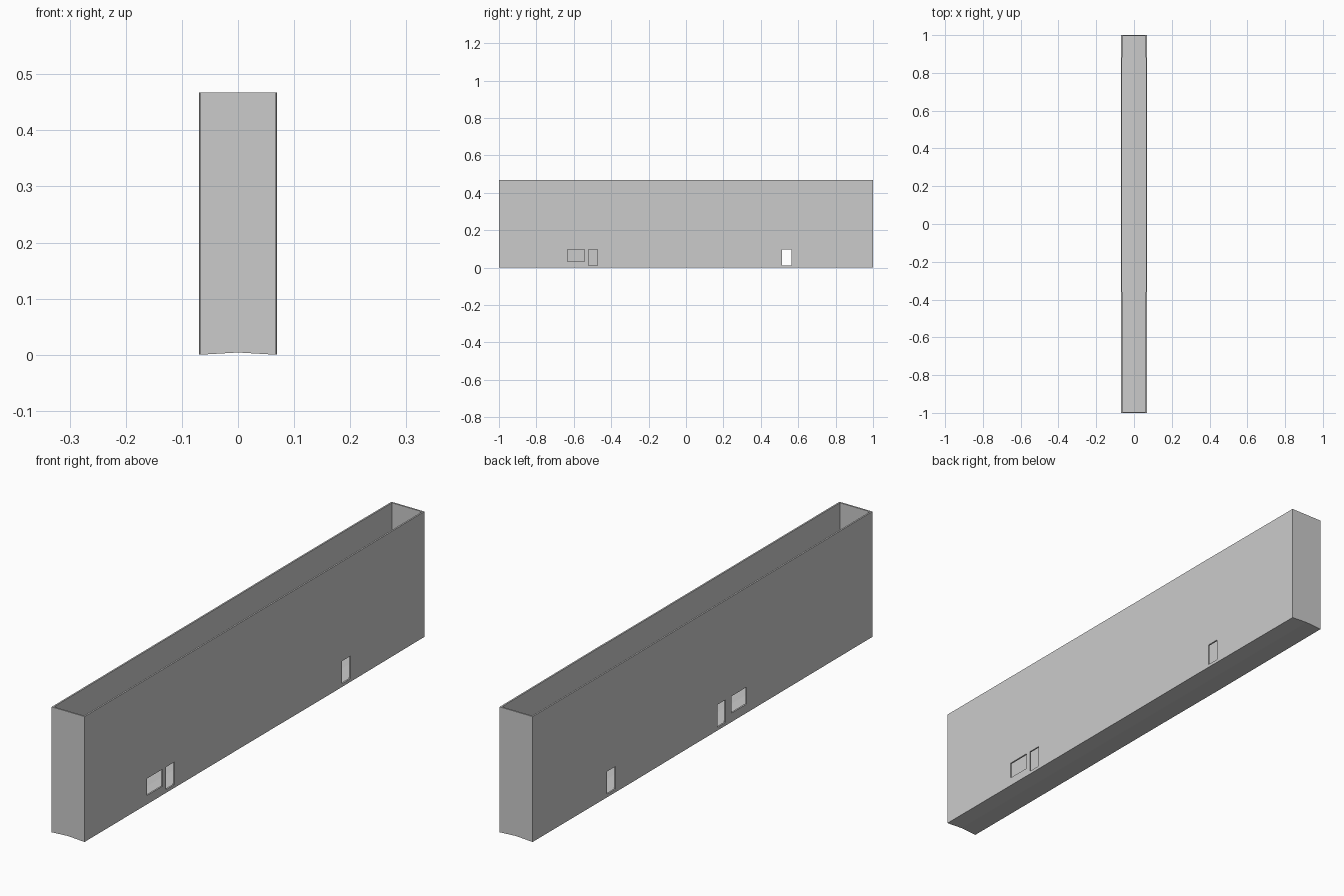
import bpy, bmesh

if "Cube" in bpy.data.objects:
    bpy.data.objects.remove(bpy.data.objects["Cube"])

HEIGHT = 0.467
WALL = 0.006
# (y, half width): long walls bow out very slightly
STATIONS = [(-1.0, 0.0678), (0.1, 0.0685), (0.45, 0.0697), (0.8, 0.0685), (1.0, 0.0678)]


def hull(name, inset, floor_z, ridge, top):
    """Closed trough-shaped solid with a slightly ridged underside."""
    bm = bmesh.new()
    rings = []
    for y, w in STATIONS:
        if abs(y) == 1.0:
            y *= 1 - inset
        w -= inset
        pts = [(-w, floor_z), (0, floor_z + ridge), (w, floor_z),
               (w, top), (0, top), (-w, top)]
        rings.append([bm.verts.new((x, y, z)) for x, z in pts])
    for a, b in zip(rings, rings[1:]):
        for i in range(6):
            j = (i + 1) % 6
            bm.faces.new((a[i], a[j], b[j], b[i]))
    bm.faces.new(rings[0])
    bm.faces.new(rings[-1])
    bmesh.ops.recalc_face_normals(bm, faces=bm.faces)
    mesh = bpy.data.meshes.new(name)
    bm.to_mesh(mesh)
    bm.free()
    obj = bpy.data.objects.new(name, mesh)
    bpy.context.collection.objects.link(obj)
    return obj


def box(name, side, y0, y1, z0, z1):
    """Opening cutter that passes through one long wall."""
    bpy.ops.mesh.primitive_cube_add(size=1, location=(side * 0.07, (y0 + y1) / 2, (z0 + z1) / 2))
    obj = bpy.context.object
    obj.name = name
    obj.scale = (0.04, y1 - y0, z1 - z0)
    return obj


def cut(target, cutter):
    bpy.context.view_layer.update()
    mod = target.modifiers.new("cut", 'BOOLEAN')
    mod.operation = 'DIFFERENCE'
    mod.solver = 'EXACT'
    mod.object = cutter
    bpy.context.view_layer.objects.active = target
    bpy.ops.object.modifier_apply(modifier=mod.name)
    bpy.data.objects.remove(cutter, do_unlink=True)


# Open-topped wall shell with floor
walls = hull("wall_shell", 0, 0, 0.004, HEIGHT)
cut(walls, hull("cavity_cutter", WALL, 0.008, 0.004, HEIGHT + 0.1))

# Doors and windows: side, y range, z range
openings = [
    (1, -0.634, -0.543, 0.033, 0.096),   # right window
    (1, -0.522, -0.472, 0.012, 0.096),   # right front door
    (1, 0.514, 0.563, 0.012, 0.096),     # right rear door
    (-1, 0.514, 0.563, 0.012, 0.096),    # left rear door
    (-1, -0.136, -0.087, 0.012, 0.096),  # left middle door
    (-1, -0.260, -0.169, 0.033, 0.096),  # left window
]
for o in openings:
    cut(walls, box("opening_cutter", *o))
